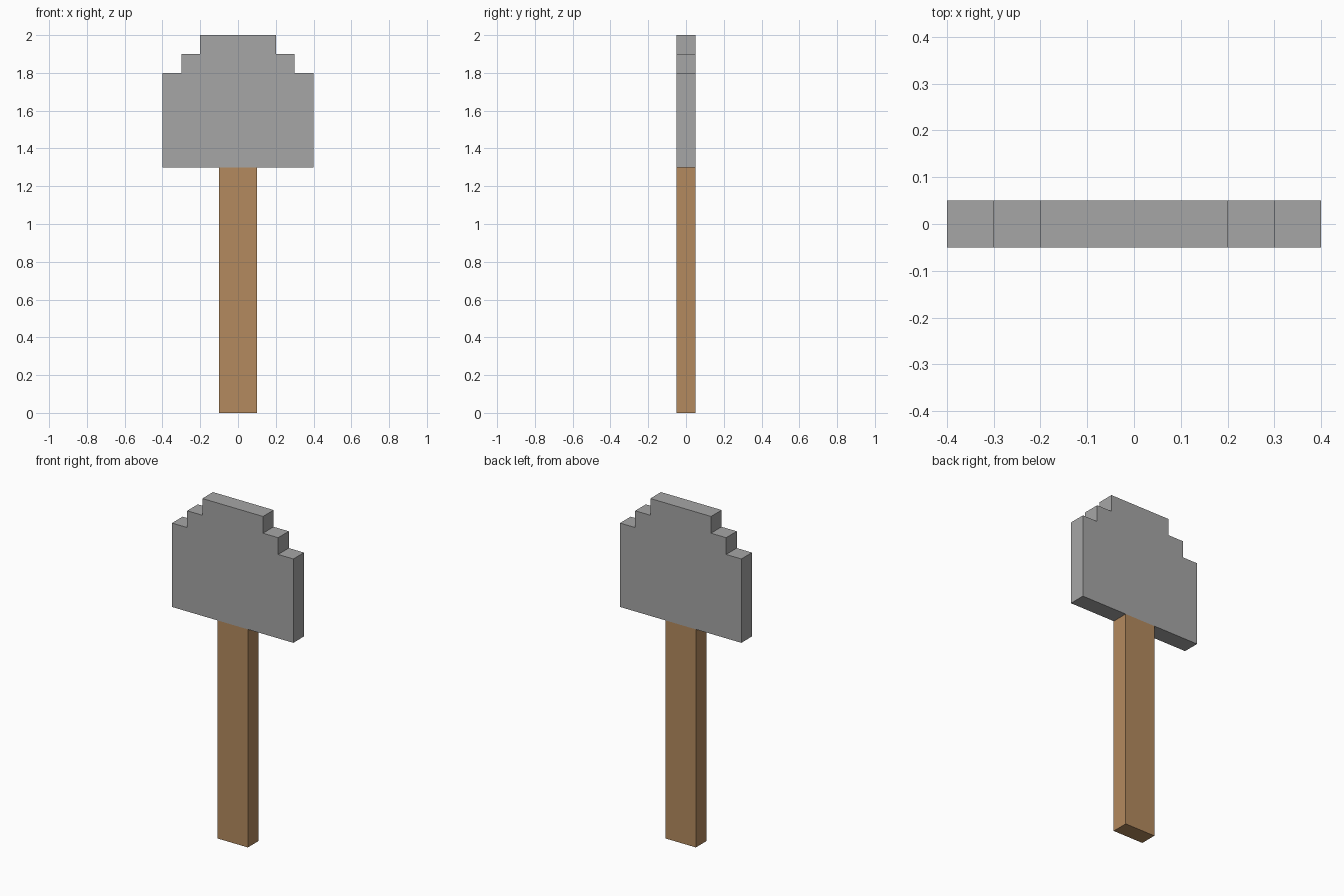
import bpy
import bmesh

cube = bpy.data.objects.get("Cube")
if cube:
    bpy.data.objects.remove(cube, do_unlink=True)

THICKNESS = 0.1


def make_material(name, rgb):
    mat = bpy.data.materials.new(name)
    mat.use_nodes = True
    mat.diffuse_color = (*rgb, 1)
    bsdf = next(n for n in mat.node_tree.nodes if n.type == 'BSDF_PRINCIPLED')
    bsdf.inputs["Base Color"].default_value = (*rgb, 1)
    return mat


def make_slab(name, right_half, mat):
    """Mirror a half outline (x, z) and extrude it through the thickness."""
    outline = right_half + [(-x, z) for x, z in reversed(right_half)]
    bm = bmesh.new()
    front = bm.faces.new([bm.verts.new((x, -THICKNESS / 2, z)) for x, z in outline])
    result = bmesh.ops.extrude_face_region(bm, geom=[front], use_keep_orig=True)
    back = [v for v in result["geom"] if isinstance(v, bmesh.types.BMVert)]
    bmesh.ops.translate(bm, verts=back, vec=(0, THICKNESS, 0))
    bmesh.ops.recalc_face_normals(bm, faces=bm.faces)
    mesh = bpy.data.meshes.new(name)
    bm.to_mesh(mesh)
    bm.free()
    mesh.materials.append(mat)
    obj = bpy.data.objects.new(name, mesh)
    bpy.context.collection.objects.link(obj)
    return obj


stone = make_material("stone grey", (0.38, 0.38, 0.38))
wood = make_material("wood brown", (0.456, 0.254, 0.112))

# Wooden handle
make_slab("handle", [(0.1, 0), (0.1, 1.3)], wood)

# Stone head with stepped shoulders
make_slab("head", [(0.4, 1.3), (0.4, 1.8), (0.3, 1.8), (0.3, 1.9),
                   (0.2, 1.9), (0.2, 2.0)], stone)
